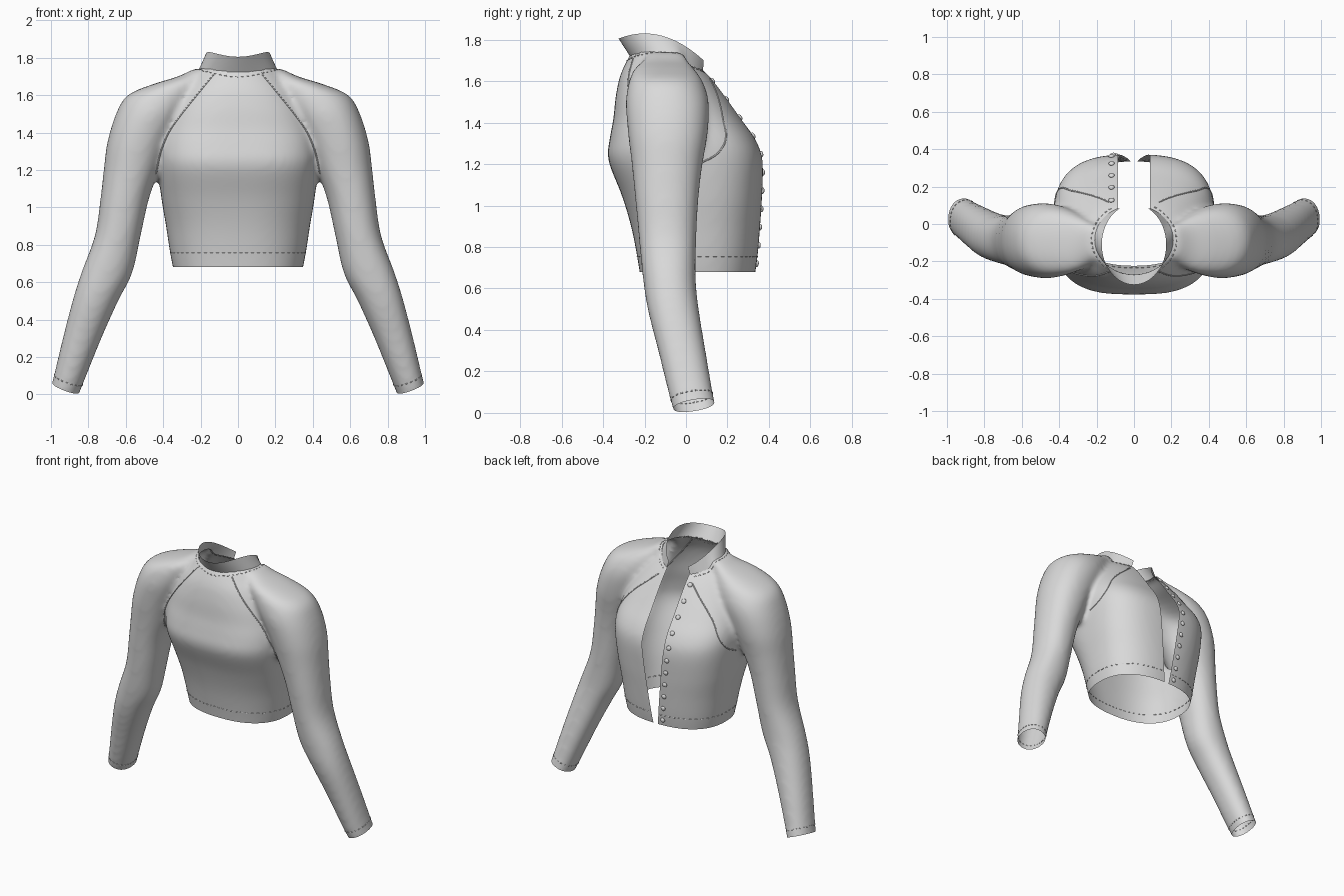
import bpy, bmesh
from math import sin, cos, pi, copysign
from mathutils import Vector
from mathutils.bvhtree import BVHTree

cube = bpy.data.objects.get("Cube")
if cube:
    bpy.data.objects.remove(cube)

cloth = bpy.data.materials.new("light_grey_cloth")
cloth.use_nodes = True
cloth.diffuse_color = (0.7, 0.7, 0.7, 1)
cloth.node_tree.nodes["Principled BSDF"].inputs["Base Color"].default_value = (0.7, 0.7, 0.7, 1)


def add_object(name, data):
    ob = bpy.data.objects.new(name, data)
    bpy.context.collection.objects.link(ob)
    data.materials.clear()
    data.materials.append(cloth)
    return ob


def bake(ob):
    """Freeze modifiers or curve bevels into a plain smooth mesh."""
    dg = bpy.context.evaluated_depsgraph_get()
    mesh = bpy.data.meshes.new_from_object(ob.evaluated_get(dg))
    name = ob.name
    bpy.data.objects.remove(ob)
    for p in mesh.polygons:
        p.use_smooth = True
    return add_object(name, mesh)


def smooth_rows(rows, steps=5):
    """Catmull-Rom interpolation of section rows."""
    out = []
    for i in range(len(rows) - 1):
        quad = [rows[max(i - 1, 0)], rows[i], rows[i + 1], rows[min(i + 2, len(rows) - 1)]]
        for k in range(steps):
            t = k / steps
            out.append([b + 0.5 * t * (c - a + t * (2*a - 5*b + 4*c - d + t * (3*(b - c) + d - a)))
                        for a, b, c, d in zip(*quad)])
    return out + [rows[-1]]


def loft(bm, rows, side=1, n=64):
    """Closed solid from rows of (z, x min, x max, y back, y front, squareness)."""
    rings = []
    for z, x0, x1, y0, y1, power in smooth_rows(rows):
        ring = []
        for i in range(n):
            c, s = cos(2 * pi * i / n), sin(2 * pi * i / n)
            x = (x0 + x1) / 2 + (x1 - x0) / 2 * copysign(abs(c) ** (2 / power), c)
            y = (y0 + y1) / 2 + (y1 - y0) / 2 * copysign(abs(s) ** (2 / power), s)
            ring.append(bm.verts.new((side * x, y, z)))
        rings.append(ring)
    for a, b in zip(rings, rings[1:]):
        for i in range(n):
            bm.faces.new((a[i - 1], a[i], b[i], b[i - 1]))
    bm.faces.new(rings[0])
    bm.faces.new(rings[-1])


# Torso sections: z, half width, back, front, squareness
torso = [(.62, .335, -.215, .325, 2.4), (.75, .362, -.235, .345, 2.4),
         (.9, .385, -.265, .358, 2.5), (1.05, .41, -.31, .368, 2.7),
         (1.22, .43, -.375, .37, 2.9), (1.32, .43, -.368, .335, 2.9),
         (1.42, .41, -.35, .265, 2.7), (1.52, .37, -.34, .195, 2.5),
         (1.62, .31, -.32, .12, 2.3), (1.69, .25, -.29, .05, 2.1), (1.745, .2, -.26, -.03, 2)]
# Sleeve sections: z, inner, outer, back, front
sleeve = [(-.08, .885, 1.04, -.03, .185), (.04, .835, 1, -.07, .142),
          (.3, .73, .937, -.135, .095), (.5, .64, .885, -.185, .062),
          (.65, .565, .838, -.208, .047), (.85, .52, .765, -.228, .05),
          (1.05, .475, .735, -.247, .062), (1.2, .42, .718, -.262, .08),
          (1.35, .36, .698, -.28, .105), (1.5, .28, .652, -.29, .11),
          (1.6, .22, .59, -.275, .08), (1.66, .2, .45, -.25, .04),
          (1.7, .18, .32, -.21, .01), (1.74, .15, .24, -.17, -.01)]

bm = bmesh.new()
loft(bm, [(z, -w, w, b, f, p) for z, w, b, f, p in torso])
for side in (1, -1):
    loft(bm, [row + (2.2,) for row in sleeve], side)
bmesh.ops.recalc_face_normals(bm, faces=bm.faces[:])
mesh = bpy.data.meshes.new("jacket_body")
bm.to_mesh(mesh)
bm.free()

# Fuse torso and sleeves into one continuous skin
body = add_object("jacket_body", mesh)
fuse = body.modifiers.new("fuse", 'REMESH')
fuse.mode = 'VOXEL'
fuse.voxel_size = 0.016
relax = body.modifiers.new("relax", 'SMOOTH')
relax.factor = 0.5
relax.iterations = 15
body = bake(body)

bm = bmesh.new()
bm.from_mesh(body.data)
skin = BVHTree.FromBMesh(bm)


def slice_region(region, point, normal, doomed=None):
    """Cut a clean edge through a region, then drop the unwanted faces."""
    faces = [f for f in bm.faces if region(f.calc_center_median())]
    geom = list({e for f in faces for e in (*f.verts, *f.edges)}) + faces
    bmesh.ops.bisect_plane(bm, geom=geom, plane_co=point, plane_no=normal, dist=1e-5)
    if doomed:
        drop(doomed)


def drop(rule):
    bad = [f for f in bm.faces if rule(f.calc_center_median())]
    bmesh.ops.delete(bm, geom=bad, context='FACES')


# Neck opening, tidied to an ellipse
NECK_Y, NECK_RX, NECK_RY = -.085, .21, .185


def neck_ratio(c):
    return ((c.x / NECK_RX) ** 2 + ((c.y - NECK_Y) / NECK_RY) ** 2) ** 0.5


drop(lambda c: c.z > 1.4 and neck_ratio(c) < 1)
for v in bm.verts:
    if v.is_boundary and v.co.z > 1.4:
        r = neck_ratio(v.co)
        v.co.x /= r
        v.co.y = NECK_Y + (v.co.y - NECK_Y) / r

# Hem and wrist openings
slice_region(lambda c: abs(c.x) < .45 and c.z < .8, (0, 0, .68), (0, 0, 1),
             lambda c: abs(c.x) < .45 and c.z < .68)
wrists = []
for side in (1, -1):
    point, axis = Vector((side * .917, .04, .035)), Vector((side * .356, .178, -.92)).normalized()
    wrists.append((point, axis))
    near = lambda c, s=side: c.x * s > .6 and c.z < .3
    slice_region(near, point, axis,
                 lambda c, p=point, a=axis, near=near: near(c) and (c - p).dot(a) > 0)


# Front opening: parallel above the bust, closing towards the hem
def gap(z):
    return min(.085, .018 + (z - .68) * .12)


front = lambda c: c.y > 0 and abs(c.x) < .2
for side in (1, -1):
    slice_region(front, (side * .085, 0, 0), (1, 0, 0))
    slice_region(front, (side * .018, 0, .68), (side, 0, -.12))
drop(lambda c: c.y > 0 and abs(c.x) < gap(c.z))
bmesh.ops.delete(bm, geom=[v for v in bm.verts if not v.link_faces], context='VERTS')
bm.to_mesh(body.data)
bm.free()


def drape(x, y, lift=0):
    """Point on the skin directly below (x, y)."""
    hit = skin.ray_cast(Vector((x, y, 3)), Vector((0, 0, -1)))[0]
    return Vector((x, y, (hit.z if hit else 1.7) + lift))


# Stand collar, leaning outwards at the nape and open at the front
bm = bmesh.new()
rows, count, start = [], 56, .44
for i in range(count + 1):
    a = start + (2 * pi - 2 * start) * i / count
    base = drape(NECK_RX * sin(a), NECK_Y + NECK_RY * cos(a), -.004)
    y = -.11 + .215 * cos(a)
    top = Vector((.172 * sin(a), y, 1.83 - 1.6 * (y + .2) ** 2))
    rows.append([bm.verts.new(base.lerp(top, t / 4)) for t in range(5)])
for a, b in zip(rows, rows[1:]):
    for k in range(4):
        bm.faces.new((a[k], b[k], b[k + 1], a[k + 1]))
bmesh.ops.recalc_face_normals(bm, faces=bm.faces[:])
mesh = bpy.data.meshes.new("stand_collar")
bm.to_mesh(mesh)
bm.free()
for p in mesh.polygons:
    p.use_smooth = True
add_object("stand_collar", mesh)


def thread(name, paths, radius):
    """Thin raised thread along each path."""
    curve = bpy.data.curves.new(name, 'CURVE')
    curve.dimensions = '3D'
    curve.bevel_depth = radius
    curve.bevel_resolution = 1
    for pts in paths:
        spline = curve.splines.new('POLY')
        spline.points.add(len(pts) - 1)
        for sp, p in zip(spline.points, pts):
            sp.co = (*p, 1)
    bake(add_object(name, curve))


def dashes(pts):
    return [pts[i:i + 3] for i in range(0, len(pts) - 2, 4)]


def skin_ring(centre, u, v, n):
    """Ring of points on the skin around a centre inside it."""
    hits = [skin.ray_cast(centre, u * cos(2*pi*i/n) + v * sin(2*pi*i/n))[0] for i in range(n)]
    return [h for h in hits if h and not (h.y > 0 and abs(h.x) < gap(h.z) + .01)]


# Hem, cuff and neck stitching
thread("hem_stitching", dashes(skin_ring(Vector((0, .055, .755)), Vector((1, 0, 0)),
                                         Vector((0, 1, 0)), 240)), .003)
for label, (point, axis) in zip(("left", "right"), wrists):
    u = axis.cross(Vector((0, 1, 0))).normalized()
    thread(label + "_cuff_stitching",
           dashes(skin_ring(point - axis * .045, u, axis.cross(u), 96)), .003)
neck_line = [drape(1.08 * NECK_RX * sin(a), NECK_Y + 1.08 * NECK_RY * cos(a))
             for a in (.5 + (2 * pi - 1) * i / 160 for i in range(161))]
thread("neck_stitching", dashes(neck_line), .003)

# Raglan seams from neck to underarm, on both faces of the garment
back_seam = [(.13, 1.71), (.22, 1.6), (.3, 1.5), (.37, 1.4), (.415, 1.29), (.437, 1.18)]
front_seam = [(.13, 1.61), (.2, 1.55), (.28, 1.48), (.35, 1.4), (.405, 1.29), (.43, 1.2)]
for label, seam, way in (("back", back_seam, 1), ("front", front_seam, -1)):
    paths = []
    for side in (1, -1):
        hits = [skin.ray_cast(Vector((side * x, -2 * way, z)), Vector((0, way, 0)))[0]
                for x, z in smooth_rows(seam, 8)]
        paths.append([h for h in hits if h])
    thread(label + "_raglan_seams", paths, .004)

# Domed buttons down the right placket
for i in range(11):
    z = 1.6 - .088 * i
    hit, normal, _, _ = skin.ray_cast(Vector((-gap(z) - .035, 2, z)), Vector((0, -1, 0)))
    if hit:
        bm = bmesh.new()
        bmesh.ops.create_uvsphere(bm, u_segments=16, v_segments=8, radius=.016)
        mesh = bpy.data.meshes.new("button")
        bm.to_mesh(mesh)
        bm.free()
        for p in mesh.polygons:
            p.use_smooth = True
        button = add_object("button_%d" % (i + 1), mesh)
        button.scale.z = .6
        button.location = hit + normal * .003
        button.rotation_euler = normal.to_track_quat('Z', 'Y').to_euler()
